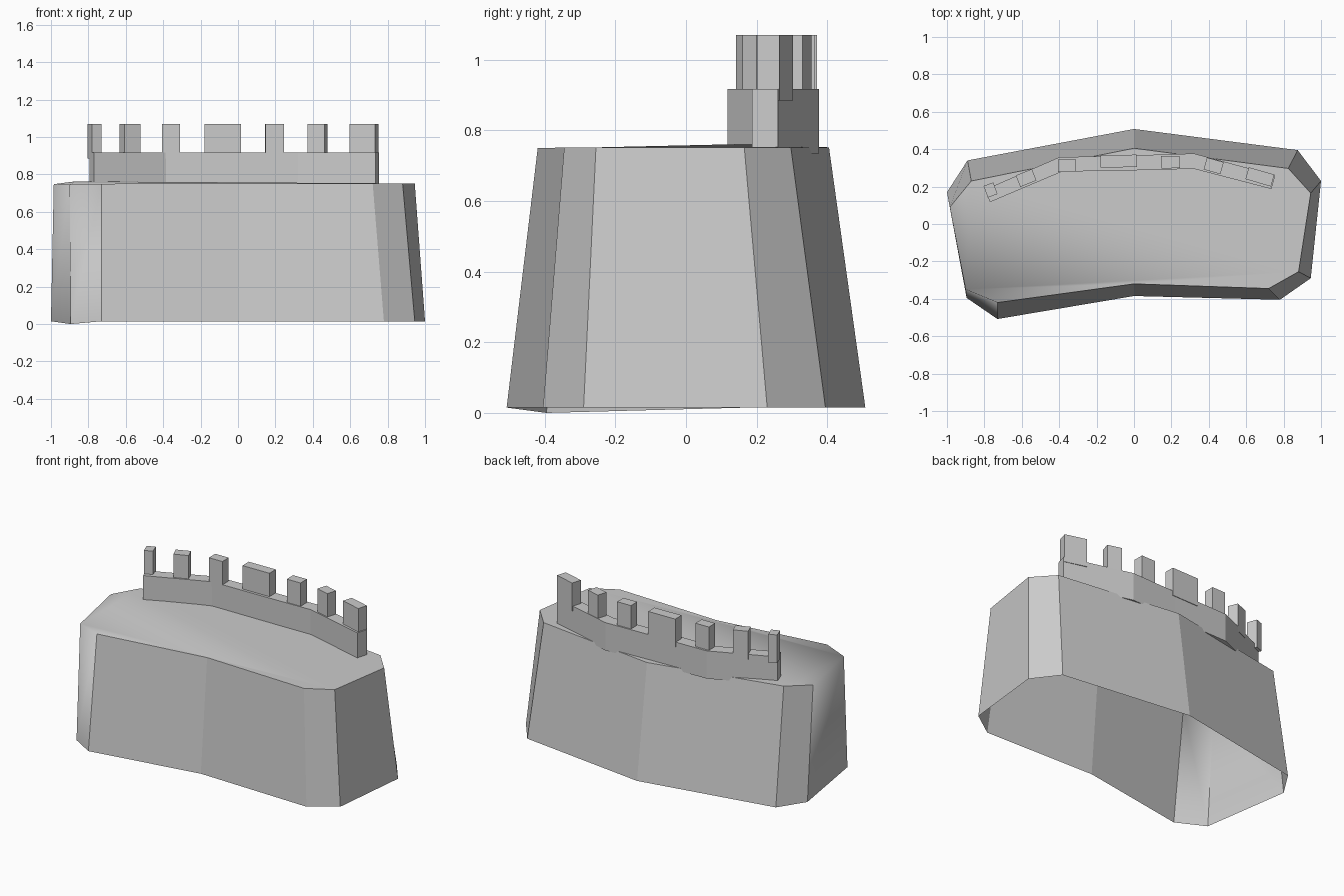
import bpy, bmesh, math

if "Cube" in bpy.data.objects:
    bpy.data.objects.remove(bpy.data.objects["Cube"])

def make_object(name, bm):
    bmesh.ops.recalc_face_normals(bm, faces=bm.faces)
    mesh = bpy.data.meshes.new(name)
    bm.to_mesh(mesh)
    bm.free()
    obj = bpy.data.objects.new(name, mesh)
    bpy.context.collection.objects.link(obj)
    return obj

def loft(bottom, top):
    """Side walls and a top cap between two matching outlines."""
    bm = bmesh.new()
    lo = [bm.verts.new(p) for p in bottom]
    hi = [bm.verts.new(p) for p in top]
    n = len(lo)
    for i in range(n):
        j = (i + 1) % n
        bm.faces.new((lo[i], lo[j], hi[j], hi[i]))
    bm.faces.new(hi)
    return bm, lo, hi

# Tapering wall body, open underneath
foot = [(-0.73, -0.508, 0.015), (0, -0.385, 0.015), (0.78, -0.405, 0.015),
        (0.945, -0.29, 0.015), (1.0, 0.23, 0.015), (0.875, 0.395, 0.015),
        (0, 0.508, 0.015), (-0.89, 0.34, 0.015), (-1.0, 0.17, 0.015),
        (-0.895, -0.395, 0)]
rim = [(-0.73, -0.42, 0.75), (0, -0.32, 0.752), (0.72, -0.345, 0.752),
       (0.88, -0.255, 0.752), (0.945, 0.165, 0.752), (0.825, 0.297, 0.752),
       (0, 0.405, 0.752), (-0.87, 0.23, 0.763), (-0.985, 0.09, 0.748),
       (-0.9, -0.35, 0.745)]
bm, lo, hi = loft(foot, rim)
for f in bm.faces:
    f.smooth = True
# All edges stay crisp except the blended front left corner of the rim
soft = [{hi[8], hi[9]}, {hi[9], hi[0]}]
for e in bm.edges:
    e.smooth = set(e.verts) in soft
make_object("wall_body", bm)

# Parapet strip that bends along the back of the walkway
inner = [(-0.77, 0.117), (-0.385, 0.28), (0, 0.287), (0.32, 0.295), (0.735, 0.187)]
outer = [(-0.795, 0.185), (-0.40, 0.357), (0, 0.367), (0.32, 0.377), (0.755, 0.26)]
outline = inner + outer[::-1]
bm, lo, hi = loft([(x, y, 0.735) for x, y in outline],
                  [(x, y, 0.917) for x, y in outline])
bm.faces.new(lo[::-1])
make_object("parapet", bm)

# Merlons: centre x, centre y, width, angle in degrees
merlons = [(-0.767, 0.182, 0.055, 20), (-0.577, 0.246, 0.093, 22),
           (-0.358, 0.312, 0.097, 1), (-0.082, 0.336, 0.194, 1),
           (0.195, 0.331, 0.099, 1), (0.426, 0.311, 0.093, -16),
           (0.673, 0.252, 0.142, -16)]
z0, z1 = 0.885, 1.07
for i, (x, y, width, angle) in enumerate(merlons, 1):
    bm = bmesh.new()
    bmesh.ops.create_cube(bm, size=1)
    merlon = make_object(f"merlon_{i}", bm)
    merlon.location = (x, y, (z0 + z1) / 2)
    merlon.scale = (width, 0.066, z1 - z0)
    merlon.rotation_euler.z = math.radians(angle)
